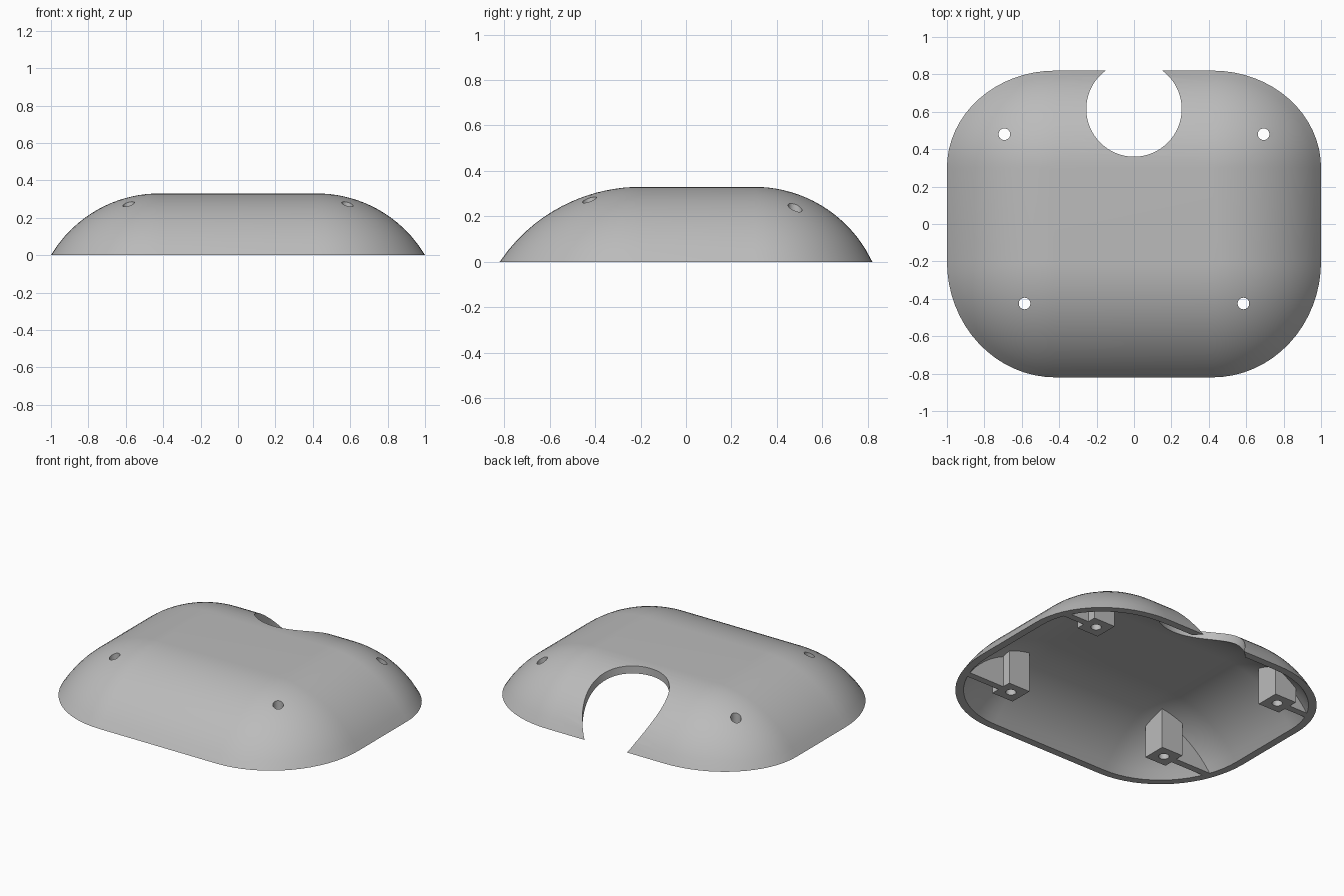
import bpy, bmesh
from math import sin, cos, pi, sqrt, hypot
from mathutils import Matrix

cube = bpy.data.objects.get("Cube")
if cube:
    bpy.data.objects.remove(cube, do_unlink=True)

WALL = 0.048
HEIGHT = 0.33
# Flat top rectangle, and how far the dome runs out from it on each side
TOP_X, TOP_FRONT, TOP_BACK = 0.42, -0.20, 0.30
RUN_X, RUN_FRONT, RUN_BACK = 0.58, 0.62, 0.52
POSTS = [(0.585, -0.425), (0.693, 0.48)]

grey = bpy.data.materials.new("plain grey")
grey.use_nodes = True
colour = (0.5, 0.5, 0.5, 1)
grey.diffuse_color = colour
grey.node_tree.nodes["Principled BSDF"].inputs["Base Color"].default_value = colour


def make_object(name, bm):
    bmesh.ops.remove_doubles(bm, verts=bm.verts, dist=1e-5)
    bmesh.ops.recalc_face_normals(bm, faces=bm.faces)
    mesh = bpy.data.meshes.new(name)
    bm.to_mesh(mesh)
    bm.free()
    mesh.materials.append(grey)
    obj = bpy.data.objects.new(name, mesh)
    bpy.context.collection.objects.link(obj)
    return obj


def dome_rings(bm, inset, height, corner_steps=16, steps=16):
    """Rings of a rounded dome, from the base up to the flat top."""
    corners = [(TOP_X, TOP_BACK, RUN_BACK), (-TOP_X, TOP_BACK, RUN_BACK),
               (-TOP_X, TOP_FRONT, RUN_FRONT), (TOP_X, TOP_FRONT, RUN_FRONT)]
    rings = []
    for s in range(steps):
        t = 1 - s / steps
        ring = []
        for q, (cx, cy, run_y) in enumerate(corners):
            for k in range(corner_steps + 1):
                a = (q + k / corner_steps) * pi / 2
                dx, dy = (RUN_X - inset) * cos(a), (run_y - inset) * sin(a)
                run = hypot(dx, dy)
                radius = (run * run + height * height) / (2 * height)
                z = height - radius + sqrt(radius ** 2 - (t * run) ** 2)
                ring.append(bm.verts.new((cx + t * dx, cy + t * dy, max(z, 0))))
        rings.append(ring)
    rings.append([bm.verts.new((cx, cy, height)) for cx, cy, _ in corners
                  for _ in range(corner_steps + 1)])
    return rings


def bridge(bm, lower, upper):
    n = len(lower)
    for i in range(n):
        j = (i + 1) % n
        bm.faces.new((lower[i], lower[j], upper[j], upper[i]))


def dome_skin(bm, inset, height):
    rings = dome_rings(bm, inset, height)
    for lower, upper in zip(rings, rings[1:]):
        bridge(bm, lower, upper)
    bm.faces.new(rings[-1][::len(rings[-1]) // 4])
    return rings[0]


def cylinder(name, x, y, radius, segments):
    bm = bmesh.new()
    bmesh.ops.create_cone(bm, cap_ends=True, segments=segments, radius1=radius,
                          radius2=radius, depth=2,
                          matrix=Matrix.Translation((x, y, 0)))
    obj = make_object(name, bm)
    obj.hide_render = True
    return obj


def box(name, x0, x1, y0, y1, z0, z1):
    bm = bmesh.new()
    bmesh.ops.create_cube(bm, size=1, matrix=Matrix.Translation(
        ((x0 + x1) / 2, (y0 + y1) / 2, (z0 + z1) / 2))
        @ Matrix.Diagonal((x1 - x0, y1 - y0, z1 - z0, 1)))
    return make_object(name, bm)


def boolean(obj, other, operation):
    mod = obj.modifiers.new(operation.lower(), 'BOOLEAN')
    mod.operation, mod.solver, mod.object = operation, 'EXACT', other
    depsgraph = bpy.context.evaluated_depsgraph_get()
    mesh = bpy.data.meshes.new_from_object(obj.evaluated_get(depsgraph))
    obj.modifiers.clear()
    obj.data = mesh


# Hollow cover: outer skin, inner skin and the flat rim between them
bm = bmesh.new()
outer = dome_skin(bm, 0, HEIGHT)
inner = dome_skin(bm, WALL, HEIGHT - WALL)
bridge(bm, outer, inner)
shell = make_object("cover_shell", bm)

# Solid dome that trims the posts inside the wall
bm = bmesh.new()
base = dome_skin(bm, WALL / 2, HEIGHT - WALL / 2)
bm.faces.new([v for i, v in enumerate(base)])
trim = make_object("post_trim", bm)
trim.hide_render = True

# Round opening in the back edge
notch = cylinder("notch_cutter", 0, 0.615, 0.255, 96)
boolean(shell, notch, 'DIFFERENCE')

# Screw posts with a rib out to the side wall, and the screw holes
helpers = [trim, notch]
parts = [shell]
for side, side_name in ((1, "left"), (-1, "right")):
    for (px, y), end in zip(POSTS, ("front", "back")):
        x = side * px
        half, rib = 0.077, 0.022
        post = box(f"{end}_{side_name}_post", x - half, x + half,
                   y - half, y + half, 0, HEIGHT)
        x0, x1 = sorted((x + side * half * 0.8, side))
        web = box("rib", x0, x1, y - rib, y + rib, 0, HEIGHT)
        hole = cylinder("hole_cutter", x, y, 0.031, 32)
        boolean(post, web, 'UNION')
        boolean(post, trim, 'INTERSECT')
        boolean(post, hole, 'DIFFERENCE')
        boolean(shell, hole, 'DIFFERENCE')
        parts.append(post)
        helpers += [web, hole]

for helper in helpers:
    bpy.data.objects.remove(helper, do_unlink=True)

# Smooth shading with crisp edges
bpy.ops.object.select_all(action='DESELECT')
for part in parts:
    part.select_set(True)
bpy.context.view_layer.objects.active = shell
bpy.ops.object.shade_smooth_by_angle(angle=0.5)
